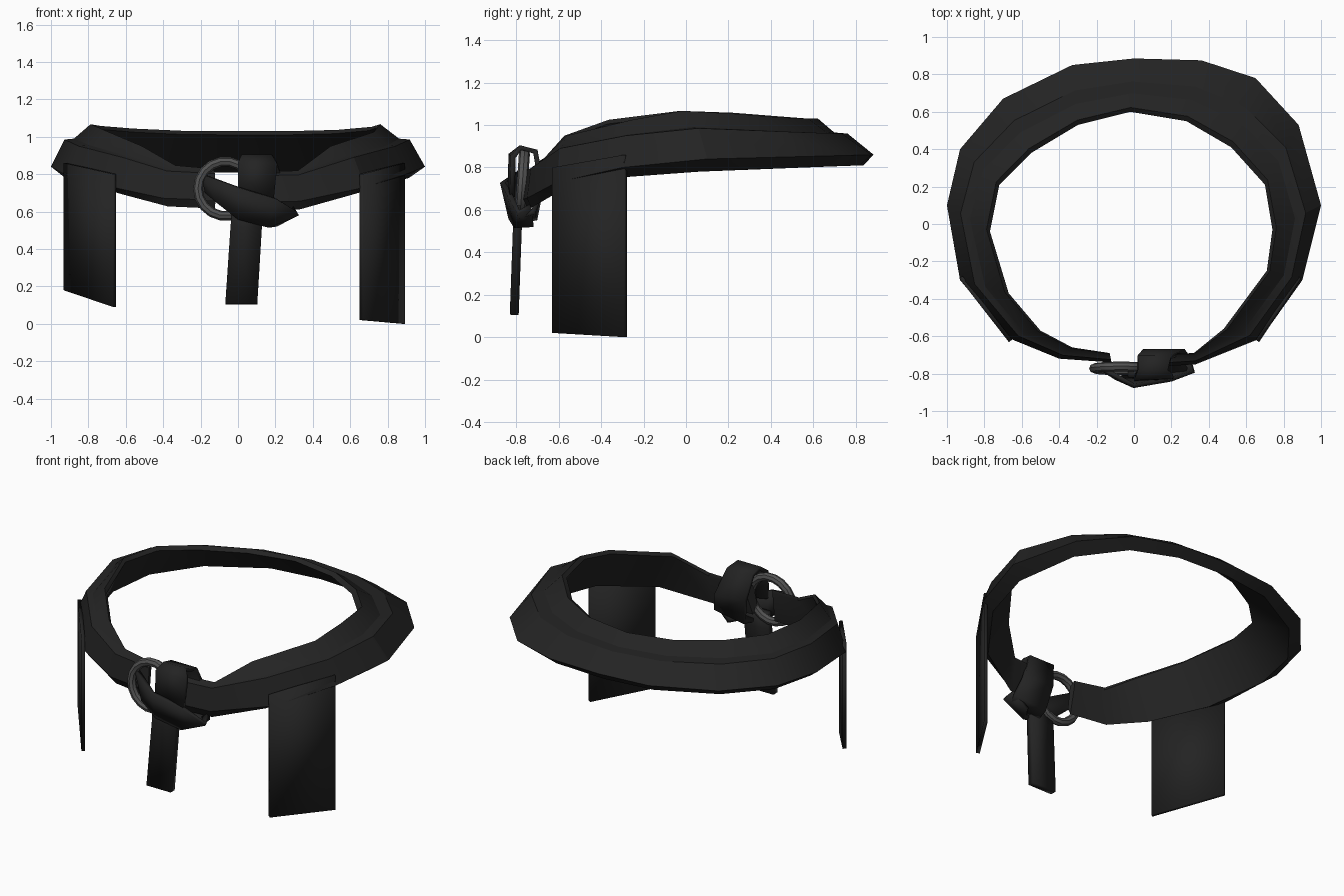
import bpy, bmesh, math
from mathutils import Vector

if "Cube" in bpy.data.objects:
    bpy.data.objects.remove(bpy.data.objects["Cube"])


def material(name, v):
    m = bpy.data.materials.new(name)
    m.diffuse_color = (v, v, v, 1)
    m.use_nodes = True
    m.node_tree.nodes["Principled BSDF"].inputs["Base Color"].default_value = m.diffuse_color
    return m


BLACK = material("black leather", 0.017)
GREY = material("grey metal", 0.085)


def finish(obj, mat):
    obj.data.materials.append(mat)
    bpy.ops.object.select_all(action='DESELECT')
    obj.select_set(True)
    bpy.context.view_layer.objects.active = obj
    bpy.ops.object.shade_smooth_by_angle(angle=math.radians(30))


def loft(name, rows, mat, closed_section, thickness=0):
    """Skin neighbouring rows of points; cap closed sections or thicken sheets."""
    bm = bmesh.new()
    vs = [[bm.verts.new(p) for p in row] for row in rows]
    n = len(rows[0])
    for a, b in zip(vs, vs[1:]):
        for i in range(n if closed_section else n - 1):
            j = (i + 1) % n
            bm.faces.new((a[i], a[j], b[j], b[i]))
    if closed_section:
        bm.faces.new(vs[0])
        bm.faces.new(vs[-1])
    bmesh.ops.recalc_face_normals(bm, faces=bm.faces)
    me = bpy.data.meshes.new(name)
    bm.to_mesh(me)
    bm.free()
    obj = bpy.data.objects.new(name, me)
    bpy.context.collection.objects.link(obj)
    finish(obj, mat)
    if thickness:
        s = obj.modifiers.new("thickness", 'SOLIDIFY')
        s.thickness, s.offset = thickness, 0
    return obj


def interp(table, y):
    if y <= table[0][0]:
        return table[0][1]
    for (y0, z0), (y1, z1) in zip(table, table[1:]):
        if y <= y1:
            return z0 + (z1 - z0) * (y - y0) / (y1 - y0)
    return table[-1][1]


# Belt: outer lower edge and inner top edge in plan, heights by depth
PLAN = [(-.12, -.74, -.13, -.69), (-.40, -.72, -.33, -.66), (-.67, -.61, -.50, -.57),
        (-.93, -.30, -.67, -.37), (-1, .10, -.77, -.04), (-.93, .40, -.72, .21),
        (-.70, .67, -.55, .38), (-.33, .85, -.30, .53), (0, .885, -.02, .60),
        (.36, .875, .28, .55), (.65, .78, .52, .41), (.88, .53, .70, .21),
        (1, .10, .74, -.03), (.90, -.30, .71, -.25), (.68, -.61, .48, -.56),
        (.33, -.75, .32, -.69), (.03, -.77, .08, -.70)]
Z_BOTTOM = [(-.76, .605), (-.61, .69), (-.3, .755), (.1, .78), (.88, .81)]
Z_OUTER = [(-.76, .65), (-.61, .73), (-.3, .80), (.1, .84), (.88, .86)]
Z_LEDGE = [(-.76, .79), (-.61, .89), (-.3, .95), (.1, .985), (.88, .96)]
Z_TOP = [(-.76, .81), (-.61, .95), (-.3, 1.025), (.1, 1.067), (.5, 1.055), (.88, 1.03)]

rows = []
for bx, by, dx, dy in PLAN:
    b, d, back = Vector((bx, by)), Vector((dx, dy)), max(0, by)
    ledge = .3 + .15 * back

    def at(t, table, dz=0):
        p = b.lerp(d, t)
        return (p.x, p.y, interp(table, by) + dz)
    rows.append([at(.35 - .2 * back, Z_BOTTOM), at(0, Z_OUTER), at(ledge, Z_LEDGE),
                 at(ledge + .22, Z_LEDGE, .005), at(.92, Z_TOP), at(1, Z_TOP, -.02)])
loft("belt", rows, BLACK, True)

# Hanging side flaps
for name, x0, x1, z0, z1 in (("right_flap", .66, .885, .02, 0.0),
                             ("left_flap", -.66, -.925, .09, .18)):
    loft(name, [[(x0, -.625, .80), (x0, -.625, z0)],
                [(x1, -.285, .86), (x1, -.285, z1)]], BLACK, False, .022)

# Hanging strap end
loft("strap_tail", [[(-.03, -.80, .62), (.14, -.80, .62)],
                    [(-.04, -.795, .52), (.128, -.795, .52)],
                    [(-.068, -.81, .105), (.103, -.81, .105)]], BLACK, False, .042)

# Diagonal strap crossing the front of the knot
top = [(-.19, -.76, .80), (0, -.865, .73), (.20, -.83, .67), (.32, -.79, .59), (.30, -.73, .62)]
low = [(-.17, -.75, .70), (-.10, -.82, .64), (0, -.825, .56), (.16, -.80, .52), (.20, -.72, .53)]
loft("knot_front_strap", list(zip(top, low)), BLACK, False, .025)

# Loop passing over and behind the belt
left = [(.0, -.83, .69), (.0, -.825, .86), (.02, -.78, .893), (.02, -.71, .875),
        (.05, -.68, .72), (.08, -.71, .56), (.06, -.80, .55)]
right = [(.19, -.82, .66), (.21, -.815, .85), (.18, -.78, .893), (.20, -.71, .875),
         (.27, -.68, .70), (.30, -.72, .59), (.28, -.79, .57)]
loft("knot_loop", list(zip(left, right)), BLACK, False, .025)

# Metal ring
bpy.ops.mesh.primitive_torus_add(major_segments=18, minor_segments=8, major_radius=.146,
                                 minor_radius=.026, location=(-.068, -.772, .722),
                                 rotation=(math.radians(86), 0, 0))
ring = bpy.context.object
ring.name = "buckle_ring"
finish(ring, GREY)
